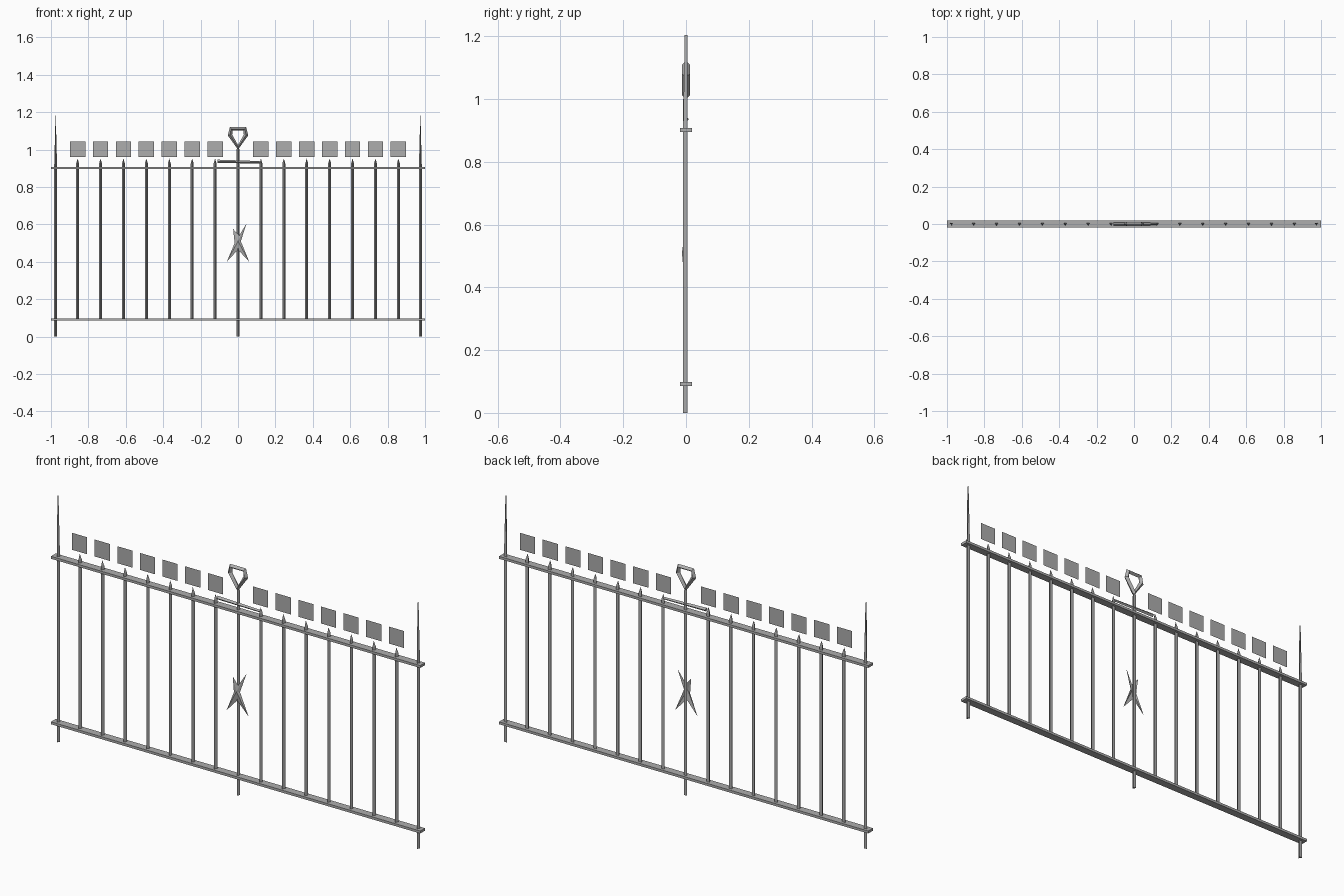
import bpy, math

if "Cube" in bpy.data.objects:
    bpy.data.objects.remove(bpy.data.objects["Cube"])

# Dark iron colour shared by every part
iron = bpy.data.materials.new("dark_iron")
iron.diffuse_color = (0.42, 0.42, 0.42, 1)
iron.use_nodes = True
iron.node_tree.nodes["Principled BSDF"].inputs["Base Color"].default_value = iron.diffuse_color


def mesh_object(name, verts, faces):
    mesh = bpy.data.meshes.new(name)
    mesh.from_pydata(verts, [], faces)
    mesh.update()
    mesh.materials.append(iron)
    obj = bpy.data.objects.new(name, mesh)
    bpy.context.collection.objects.link(obj)
    return obj


def box(name, center, size):
    bpy.ops.mesh.primitive_cube_add(size=1, location=center)
    obj = bpy.context.object
    obj.name = name
    obj.scale = size
    obj.data.materials.append(iron)
    return obj


def pointed_bar(name, x, z0, z1, tip, tip_depth=0.0):
    # Triangular rod with its ridge to the front, ending in a point or thin wedge
    r = 0.0093
    tri = [(r * math.cos(a), r * math.sin(a))
           for a in (math.radians(d) for d in (-90, 30, 150))]
    verts = [(x + px, py, z) for z in (z0, z1) for px, py in tri]
    verts += [(x, -tip_depth, tip), (x, tip_depth, tip)] if tip_depth else [(x, 0, tip)]
    faces = [(2, 1, 0)] + [(i, (i + 1) % 3, (i + 1) % 3 + 3, i + 3) for i in range(3)]
    if tip_depth:
        faces += [(3, 4, 7, 6), (5, 3, 6, 7), (4, 5, 7)]
    else:
        faces += [(3, 4, 6), (4, 5, 6), (5, 3, 6)]
    return mesh_object(name, verts, faces)


def rod(name, points, radius, closed=False, taper=1.0):
    # Four-sided bar following a path
    curve = bpy.data.curves.new(name, 'CURVE')
    curve.dimensions = '3D'
    curve.bevel_depth = radius
    curve.bevel_resolution = 0
    curve.use_fill_caps = True
    curve.materials.append(iron)
    spline = curve.splines.new('POLY')
    spline.points.add(len(points) - 1)
    for p, co in zip(spline.points, points):
        p.co = (*co, 1)
    spline.points[-1].radius = taper
    spline.use_cyclic_u = closed
    spline.use_smooth = False
    obj = bpy.data.objects.new(name, curve)
    bpy.context.collection.objects.link(obj)
    return obj


# Horizontal rails
for label, z in (("lower_rail", 0.092), ("upper_rail", 0.902)):
    box(label, (0, 0, z), (2.0, 0.037, 0.012))

# Posts
for label, x in (("left_post", -0.975), ("right_post", 0.975)):
    pointed_bar(label, x, 0, 0.90, 1.205, 0.004)
pointed_bar("center_post", 0, 0, 1.0, 1.02)

# Pickets with flat square finials above
w = 0.041
for side, sx in (("left", -1), ("right", 1)):
    for i in range(1, 8):
        x = sx * 0.1225 * i
        pointed_bar(f"{side}_picket_{i}", x, 0.09, 0.925, 0.952)
        mesh_object(f"{side}_finial_{i}",
                    [(x - w, 0, 0.96), (x + w, 0, 0.96), (x + w, 0, 1.043), (x - w, 0, 1.043)],
                    [(0, 1, 2, 3)])

# Open diamond ring on the center post
rod("top_ring", [(0, 0, 1.012), (0.043, 0, 1.078), (0.036, 0, 1.111),
                 (-0.036, 0, 1.111), (-0.043, 0, 1.078)], 0.012, True)

# Thin cross bar above the upper rail
rod("cross_bar", [(-0.11, 0, 0.937), (0.12, 0, 0.932)], 0.009, taper=0.7)

# Folded four-blade ornament in the middle of the center post
mesh_object("center_ornament",
            [(0, -0.013, 0.51), (-0.06, -0.003, 0.40), (0, -0.006, 0.465), (0.06, -0.003, 0.40),
             (0.015, -0.006, 0.51), (0.046, 0, 0.605), (0.006, -0.008, 0.54),
             (-0.026, -0.003, 0.575), (-0.018, -0.006, 0.50)],
            [(0, 8, 1), (0, 1, 2), (0, 2, 3), (0, 3, 4),
             (0, 4, 5), (0, 5, 6), (0, 6, 7), (0, 7, 8)])
